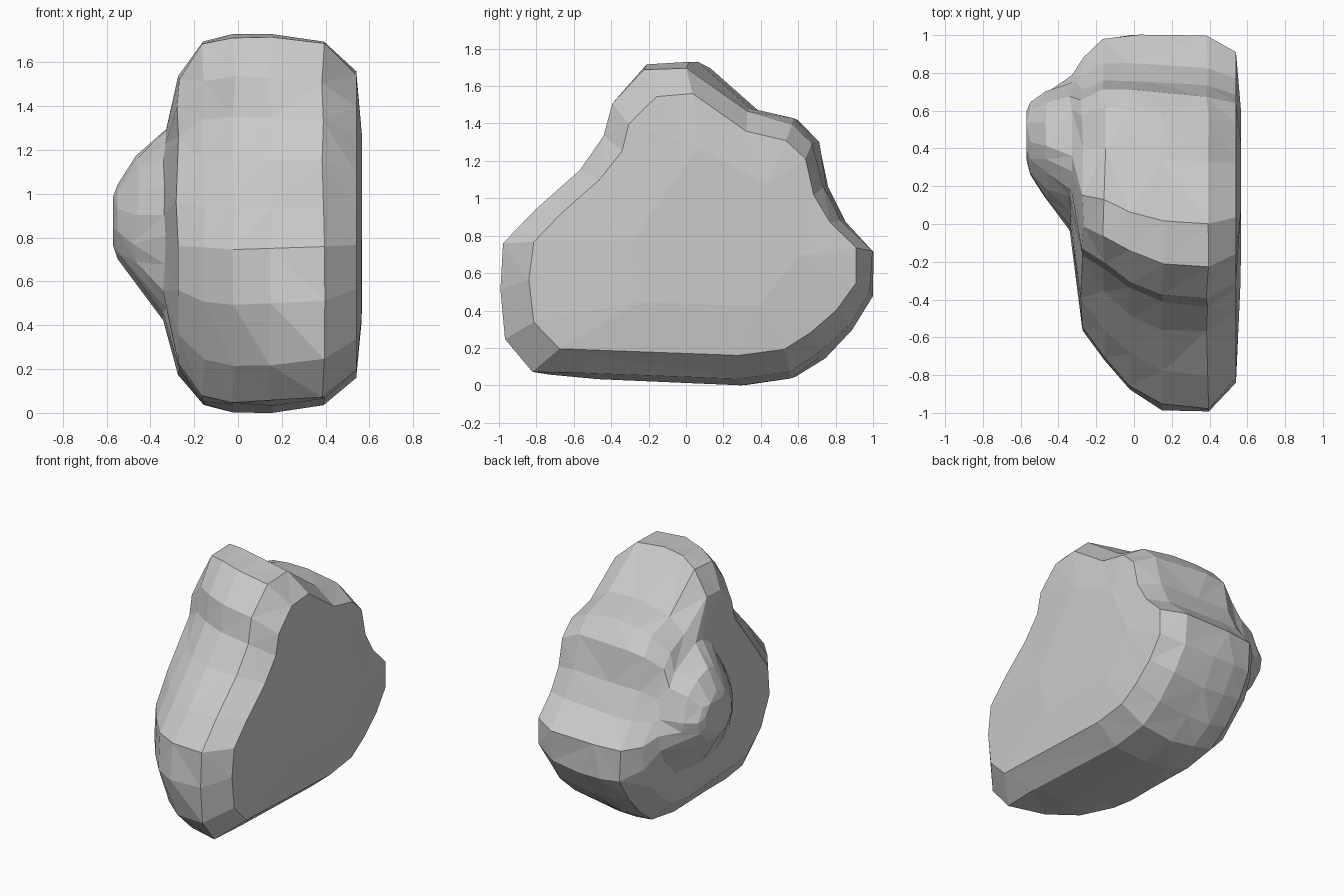
import bpy, bmesh, random
from mathutils import Vector

if "Cube" in bpy.data.objects:
    bpy.data.objects.remove(bpy.data.objects["Cube"])

random.seed(4)

# Side outline of the boulder as (y, z), counter-clockwise from the front
OUTLINE = [(-1, .5), (-.97, .22), (-.82, .05), (-.55, .03), (-.15, .02), (.28, 0),
           (.56, .04), (.72, .15), (.88, .3), (1, .48), (1, .71), (.84, .88),
           (.74, 1.06), (.69, 1.3), (.57, 1.42), (.33, 1.48), (.0, 1.73),
           (-.22, 1.71), (-.39, 1.53), (-.43, 1.35), (-.57, 1.16), (-.8, .94), (-.97, .75)]

# Slices across x: (x, front y, back y, bottom z, top z, roundness)
SLICES = [(.565, -.3, .6, .42, 1.25, 0),       # slightly domed flat side
          (.54, -.84, .91, .16, 1.56, 0),
          (.39, -1.0, .99, .03, 1.70, 0),
          (.15, -.98, 1.0, .0, 1.73, 0),
          (-.02, -.88, 1.0, .0, 1.73, 0),
          (-.16, -.73, .98, .03, 1.70, 0),
          (-.275, -.57, .88, .17, 1.54, .1),
          (-.335, -.06, .79, .42, 1.30, .45),  # side bulge begins
          (-.46, .12, .71, .58, 1.17, .8),
          (-.55, .26, .64, .70, 1.04, 1),
          (-.57, .34, .60, .76, 1.0, 1)]


def jitter(amount):
    return random.uniform(-amount, amount)


# Boulder body lofted through the slices, the bulge slices turning oval
bm = bmesh.new()
rings = []
for i, (x, y0, y1, z0, z1, rnd) in enumerate(SLICES):
    a = .008 if 2 <= i <= 8 else 0
    ring = []
    for y, z in OUTLINE:
        p = Vector((y, z / .865 - 1))
        p = p.lerp(p.normalized(), rnd)
        py = y0 + (p.x + 1) / 2 * (y1 - y0) + jitter(a)
        pz = z0 + (p.y + 1) / 2 * (z1 - z0) + jitter(a)
        # Undercut the lower front on the bulge side
        if 2 < i < 7 and py < 0:
            py += .8 * max(0, .5 - pz) * max(0, .35 - x) * min(1, -2 * py)
        ring.append(bm.verts.new((x + jitter(a), max(-1, min(1, py)),
                                  max(0, min(1.73, pz)))))
    rings.append(ring)

n = len(OUTLINE)
for r, s in zip(rings, rings[1:]):
    for k in range(n):
        bm.faces.new((r[k], r[(k + 1) % n], s[(k + 1) % n], s[k]))
bm.faces.new(rings[0])
bm.faces.new(rings[-1])
bmesh.ops.remove_doubles(bm, verts=bm.verts, dist=.03)
bmesh.ops.triangulate(bm, faces=bm.faces)
bmesh.ops.recalc_face_normals(bm, faces=bm.faces)

mesh = bpy.data.meshes.new("boulder")
bm.to_mesh(mesh)
bm.free()
boulder = bpy.data.objects.new("boulder", mesh)
bpy.context.collection.objects.link(boulder)

# Reduce to broad, flat facets
dec = boulder.modifiers.new("facets", 'DECIMATE')
dec.ratio = .75
